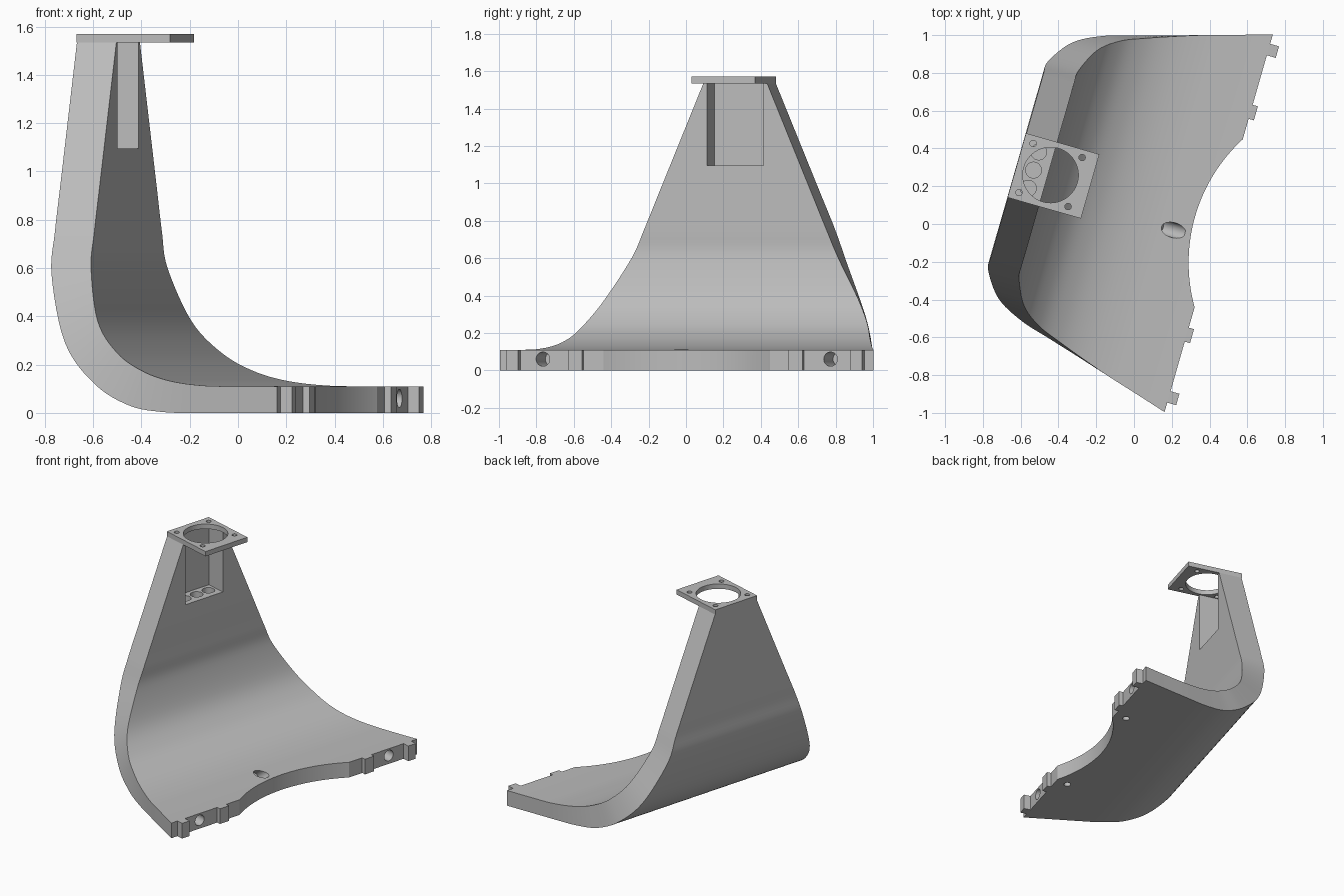
import bpy, bmesh, math
from mathutils import Matrix, Vector

if "Cube" in bpy.data.objects:
    bpy.data.objects.remove(bpy.data.objects["Cube"], do_unlink=True)

grey = bpy.data.materials.new("light_grey")
grey.use_nodes = True
grey.diffuse_color = (0.5, 0.5, 0.5, 1)
grey.node_tree.nodes["Principled BSDF"].inputs["Base Color"].default_value = (0.5, 0.5, 0.5, 1)

MID = 0.1275            # mirror line of the stand across its width
EDGE = 0.43             # straight joint edge of the foot
TURN = math.radians(-16)
parts = []


def finish(name, bm):
    bmesh.ops.recalc_face_normals(bm, faces=bm.faces)
    mesh = bpy.data.meshes.new(name)
    bm.to_mesh(mesh)
    bm.free()
    mesh.materials.append(grey)
    ob = bpy.data.objects.new(name, mesh)
    bpy.context.collection.objects.link(ob)
    parts.append(ob)
    return ob


def box(name, lo, hi):
    lo, hi = Vector(lo), Vector(hi)
    bm = bmesh.new()
    m = Matrix.Translation((lo + hi) / 2) @ Matrix.Diagonal((*(hi - lo), 1))
    bmesh.ops.create_cube(bm, size=1, matrix=m)
    return finish(name, bm)


def rod(name, start, end, radius, sides=32):
    start, end = Vector(start), Vector(end)
    axis = end - start
    bm = bmesh.new()
    m = Matrix.Translation((start + end) / 2) @ axis.to_track_quat("Z", "Y").to_matrix().to_4x4()
    bmesh.ops.create_cone(bm, cap_ends=True, segments=sides, radius1=radius,
                          radius2=radius, depth=axis.length, matrix=m)
    return finish(name, bm)


def cut(target, cutters):
    for c in cutters:
        mod = target.modifiers.new("cut", "BOOLEAN")
        mod.operation, mod.solver, mod.object = "DIFFERENCE", "EXACT", c
        bpy.context.view_layer.objects.active = target
        bpy.ops.object.modifier_apply(modifier=mod.name)
        parts.remove(c)
        bpy.data.objects.remove(c, do_unlink=True)


def spline(points, steps):
    pts = [Vector(p) for p in points]
    pts = [pts[0] * 2 - pts[1]] + pts + [pts[-1] * 2 - pts[-2]]
    out = []
    for a, b, c, d in zip(pts, pts[1:], pts[2:], pts[3:]):
        for i in range(steps):
            t = i / steps
            out.append(0.5 * (2 * b + (c - a) * t + (2 * a - 5 * b + 4 * c - d) * t * t
                              + (3 * b - a - 3 * c + d) * t ** 3))
    return out + [pts[-2]]


# Curved body: outer x, outer z, inner x, inner z, half width
stations = []
for i in range(5):
    t = i / 4
    z = 1.535 - 0.785 * t
    stations.append((-0.68, z, -0.51, z, 0.177 + 0.331 * t))
stations += [
    (-0.675, 0.57, -0.505, 0.6, 0.575),
    (-0.58, 0.29, -0.439, 0.38, 0.705),
    (-0.43, 0.12, -0.334, 0.25, 0.785),
    (-0.265, 0.03, -0.213, 0.175, 0.834),
    (-0.1, 0.003, -0.08, 0.133, 0.882),
    (0.08, 0.0, 0.08, 0.113, 0.936),
    (0.25, 0.0, 0.25, 0.11, 0.986),
    (EDGE, 0.0, EDGE, 0.11, 1.04),
]
bm = bmesh.new()
rings = []
for ox, oz, ix, iz, w in spline(stations, 6):
    oz = max(oz, 0)
    rings.append([bm.verts.new(p) for p in (
        (ox, MID - w, oz), (ox, MID + w, oz), (ix, MID + w, iz), (ix, MID - w, iz))])
for a, b in zip(rings, rings[1:]):
    for i in range(4):
        j = (i + 1) % 4
        bm.faces.new((a[i], a[j], b[j], b[i]))
bm.faces.new(rings[0])
bm.faces.new(rings[-1][::-1])
body = finish("curved_body", bm)

# Round recess in the foot, pocket in the column, and bores
cutters = [
    rod("recess_cutter", (1.188, MID, -0.1), (1.188, MID, 0.2), 0.888, 256),
    box("pocket_cutter", (-0.655, MID - 0.157, 1.095), (-0.4, MID + 0.157, 1.6)),
    rod("cable_cutter", (0.25, 0.026, 0.14), (0.13, 0.026, 0.05), 0.04),
]
for k in (-1, 0, 1):
    y = MID + k * 0.1
    cutters.append(rod("duct_cutter", (-0.59, y, 0.95), (-0.59, y, 1.2), 0.042))
for s in (-1, 1):
    y = MID + s * 0.8
    cutters.append(rod("joint_cutter", (0.25, y, 0.06), (0.5, y, 0.06), 0.038))
    y = MID + s * 0.5
    cutters.append(rod("screw_cutter", (0.34, y, -0.05), (0.34, y, 0.06), 0.024))
cut(body, cutters)

# Joint tabs along the foot edge
for s, side in ((-1, "right"), (1, "left")):
    for label, near, far, reach in (("outer", 0.925, 0.988, 0.479), ("inner", 0.575, 0.652, 0.459)):
        ys = sorted((MID + s * near, MID + s * far))
        box(f"{label}_tab_{side}", (EDGE, ys[0], 0), (reach, ys[1], 0.11))

# Mounting plate with a large opening and four screw holes
plate = box("mounting_plate", (-0.682, MID - 0.177, 1.535), (-0.278, MID + 0.177, 1.57))
cx = -0.496
holes = [rod("opening_cutter", (cx, MID, 1.5), (cx, MID, 1.6), 0.147, 64)]
for sx in (-1, 1):
    for sy in (-1, 1):
        x, y = cx + sx * 0.135, MID + sy * 0.135
        holes.append(rod("hole_cutter", (x, y, 1.5), (x, y, 1.6), 0.017, 24))
cut(plate, holes)

# Turn the whole stand and shade it
for ob in parts:
    ob.data.transform(Matrix.Rotation(TURN, 4, "Z"))
    ob.data.update()
bpy.ops.object.select_all(action="DESELECT")
for ob in (body, plate):
    ob.select_set(True)
bpy.context.view_layer.objects.active = body
bpy.ops.object.shade_smooth_by_angle(angle=math.radians(30))
